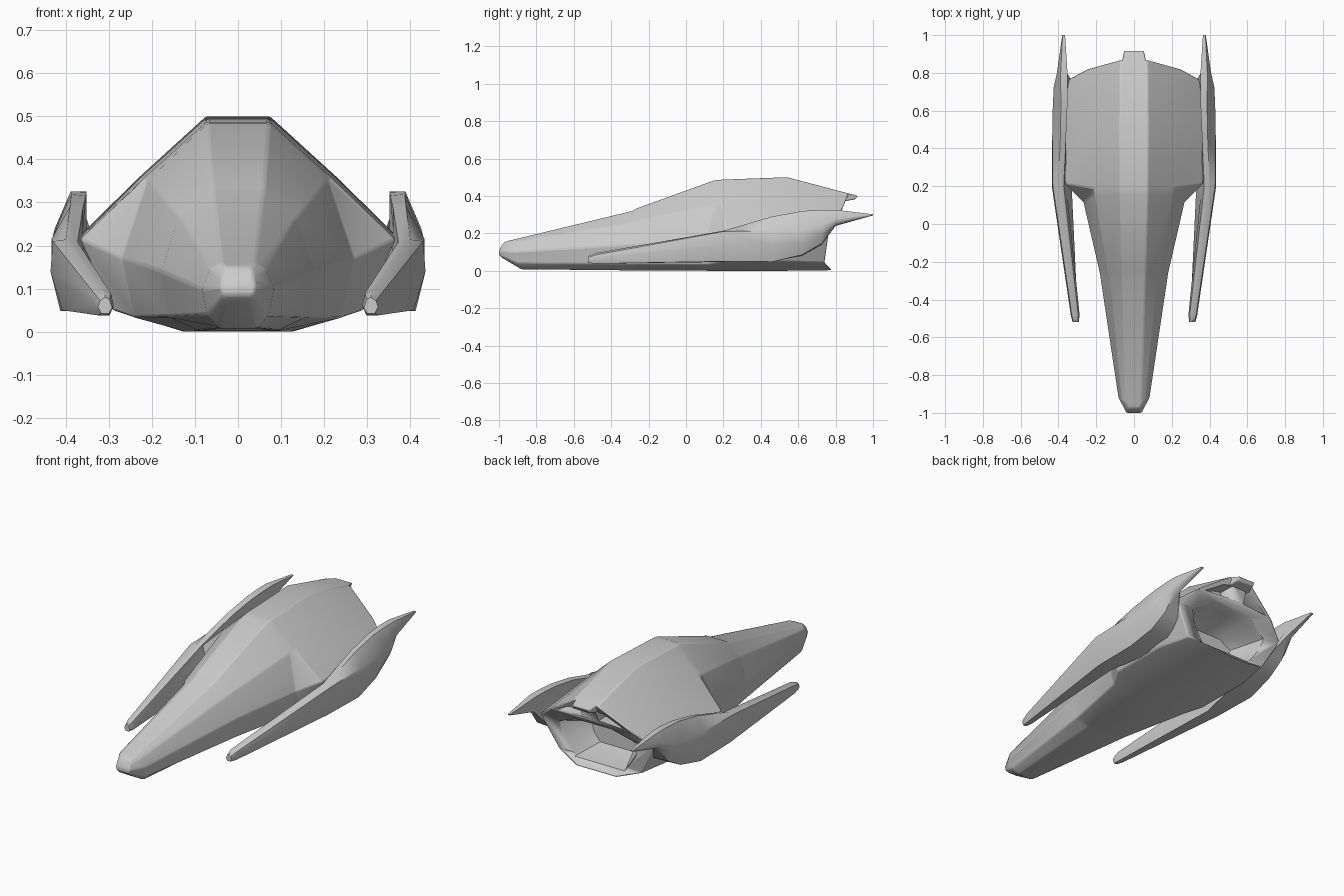
import bpy, bmesh, math


def loft(name, rings, strip_caps=False, bevel=0.0, mirror=False, angle=30):
    """Skin a list of equal-length closed rings and cap both ends."""
    bm = bmesh.new()
    vr = [[bm.verts.new(p) for p in r] for r in rings]
    n = len(vr[0])
    for a, b in zip(vr, vr[1:]):
        for i in range(n):
            j = (i + 1) % n
            bm.faces.new((a[i], a[j], b[j], b[i]))
    for r in (vr[0], vr[-1]):
        if strip_caps:
            for i in range(n // 2 - 1):
                bm.faces.new((r[i], r[i + 1], r[n - 2 - i], r[n - 1 - i]))
        else:
            bm.faces.new(r)
    bmesh.ops.recalc_face_normals(bm, faces=bm.faces)
    me = bpy.data.meshes.new(name)
    bm.to_mesh(me)
    bm.free()
    ob = bpy.data.objects.new(name, me)
    bpy.context.collection.objects.link(ob)
    bpy.ops.object.select_all(action='DESELECT')
    ob.select_set(True)
    bpy.context.view_layer.objects.active = ob
    bpy.ops.object.shade_smooth_by_angle(angle=math.radians(angle))
    if bevel:
        m = ob.modifiers.new("soft_edges", 'BEVEL')
        m.width, m.segments = bevel, 2
        m.limit_method, m.angle_limit = 'ANGLE', math.radians(20)
        m.use_clamp_overlap = False
    if mirror:
        ob.modifiers.new("mirror", 'MIRROR')
    return ob


def sym(half):
    return half + [(-x, y, z) for x, y, z in reversed(half)]


def flat(y, pts):
    return [(x, y, z) for x, z in pts]


# Hull: half sections from the nose to the raked tail
hull_sections = [
    [(.03, -.975, .15), (.036, -.988, .132), (.04, -1, .105), (.037, -1, .085), (.03, -.985, .07)],
    [(.04, -.95, .16), (.065, -.93, .148), (.083, -.92, .10), (.072, -.90, .04), (.045, -.88, .008)],
    flat(-.285, [(.058, .32), (.128, .258), (.178, .14), (.16, .035), (.09, .002)]),
    flat(-.262, [(.06, .334), (.138, .268), (.181, .142), (.163, .035), (.09, .002)]),
    [(.072, .15, .483), (.208, .15, .352), (.268, .115, .17), (.24, .12, .033), (.12, .12, 0)],
    [(.073, .19, .487), (.212, .19, .362), (.366, .212, .215), (.29, .21, .05), (.125, .2, 0)],
    flat(.54, [(.074, .5), (.23, .358), (.37, .22), (.29, .05), (.125, 0)]),
    [(.07, .87, .413), (.25, .82, .295), (.35, .765, .22), (.25, .74, .045), (.12, .78, .003)],
]
hull = loft("hull", [sym(s) for s in hull_sections], True, .006)

# Tail lip over the upper vents
loft("tail_lip", [
    sym([(.07, .84, .421), (.068, .84, .37)]),
    sym([(.052, .918, .401), (.05, .905, .382)]),
], True, .004)

# Cutters: large engine bay and two upper vents
bay = loft("engine_bay_cutter", [
    sym(flat(1.0, [(.11, .275), (.245, .21), (.24, .13), (.16, .035)])),
    sym(flat(.74, [(.11, .27), (.24, .205), (.22, .13), (.15, .035)])),
    sym(flat(.60, [(.08, .21), (.15, .17), (.14, .12), (.10, .07)])),
], True)
vents = []
for s in (-1, 1):
    vents.append(loft("vent_cutter", [
        [(s * x, y, z) for x, z in [(.045, .375), (.10, .365), (.205, .302), (.05, .312)]]
        for y in (1.0, .76)]))
for c in [bay] + vents:
    c.hide_render = True
    c.hide_set(True)
    m = hull.modifiers.new("cut", 'BOOLEAN')
    m.operation, m.object, m.solver = 'DIFFERENCE', c, 'EXACT'

# Side wings: slim forward prong, deep middle, swept tail spike
wing_sections = [
    flat(-.52, [(.298, .075), (.308, .08), (.32, .072), (.325, .058), (.317, .042), (.30, .042), (.292, .055)]),
    flat(-.48, [(.295, .09), (.312, .095), (.33, .085), (.335, .065), (.325, .038), (.298, .038), (.288, .06)]),
    flat(.20, [(.372, .208), (.40, .214), (.43, .21), (.435, .14), (.408, .05), (.33, .047), (.358, .16)]),
    flat(.46, [(.36, .286), (.39, .29), (.433, .215), (.433, .14), (.412, .048), (.28, .055), (.362, .21)]),
    flat(.62, [(.353, .316), (.387, .319), (.43, .22), (.428, .15), (.40, .085), (.28, .08), (.36, .212)]),
    flat(.725, [(.351, .324), (.388, .326), (.425, .24), (.42, .195), (.395, .145), (.31, .14), (.352, .22)]),
    flat(.80, [(.352, .325), (.388, .326), (.408, .275), (.403, .255), (.39, .243), (.362, .24), (.354, .27)]),
    flat(1.0, [(.365, .302), (.378, .302), (.38, .3), (.38, .298), (.378, .296), (.367, .296), (.365, .299)]),
]
loft("side_wing", wing_sections, False, 0, True, 40)
